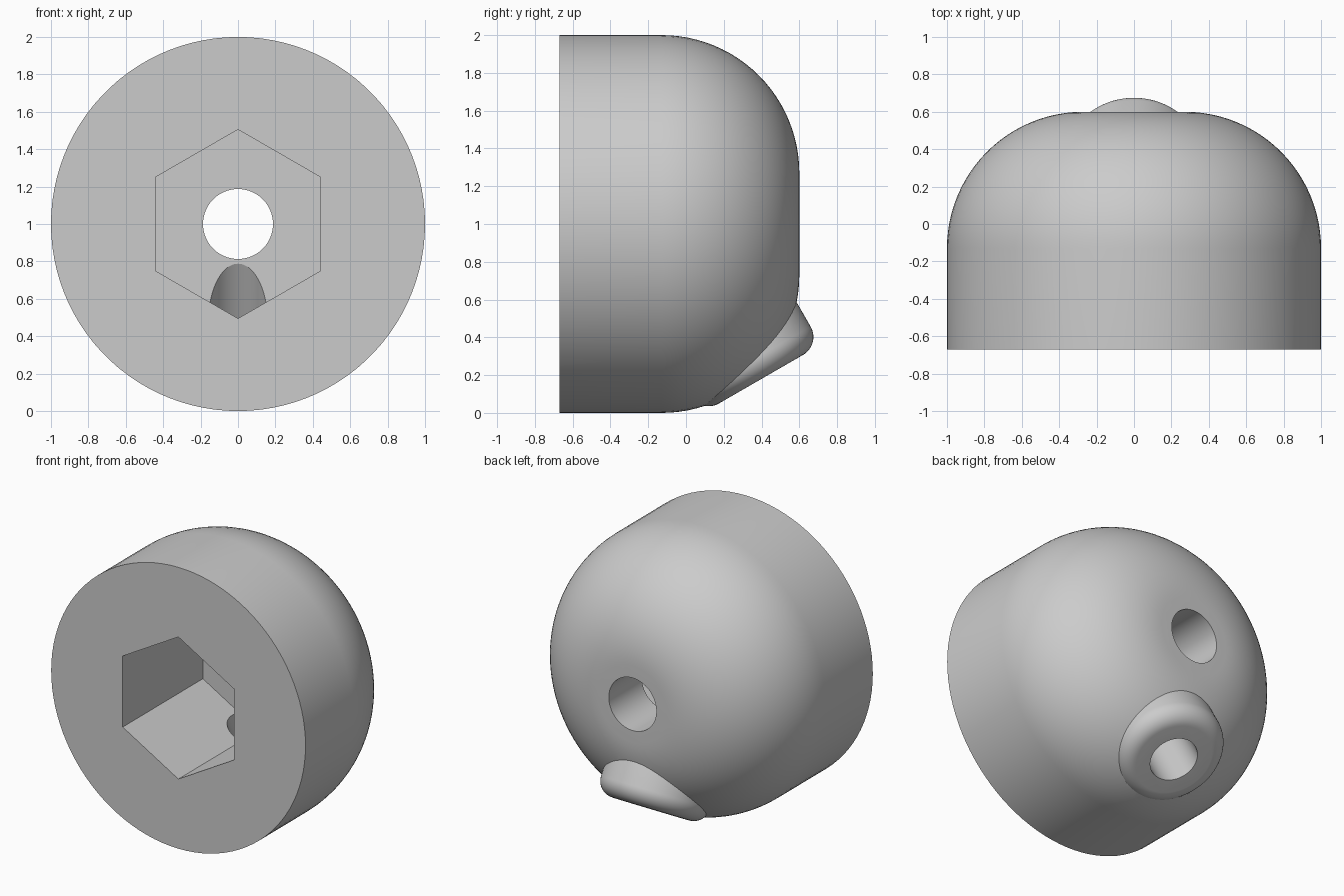
import bpy, bmesh
from math import sin, cos, pi, radians
from mathutils import Matrix, Vector

cube = bpy.data.objects.get("Cube")
if cube:
    bpy.data.objects.remove(cube, do_unlink=True)

SEGMENTS = 100


def fillet(radius, top, r, steps):
    """Quarter-round profile from the side wall to the flat top."""
    return [(radius - r + r * cos(a), top - r + r * sin(a))
            for a in (i * pi / 2 / steps for i in range(steps + 1))]


def lathe(name, profile, matrix, sides=SEGMENTS):
    """Closed solid of revolution about local z from (radius, height) pairs."""
    bm = bmesh.new()
    rings = [[bm.verts.new((r * cos(a), r * sin(a), h))
              for a in (pi / 2 + 2 * pi * i / sides for i in range(sides))]
             for r, h in profile]
    for low, high in zip(rings, rings[1:]):
        for i in range(sides):
            j = (i + 1) % sides
            bm.faces.new((low[i], low[j], high[j], high[i]))
    bm.faces.new(rings[0][::-1])
    bm.faces.new(rings[-1])
    mesh = bpy.data.meshes.new(name)
    bm.transform(matrix)
    bm.to_mesh(mesh)
    bm.free()
    obj = bpy.data.objects.new(name, mesh)
    bpy.context.collection.objects.link(obj)
    return obj


def combine(target, tool, operation):
    """Apply a boolean and discard the tool object."""
    tool.hide_render = True
    mod = target.modifiers.new(tool.name, 'BOOLEAN')
    mod.object, mod.operation, mod.solver = tool, operation, 'EXACT'
    bpy.context.view_layer.objects.active = target
    bpy.ops.object.modifier_apply(modifier=mod.name)
    bpy.data.objects.remove(tool, do_unlink=True)


# Main axis runs front to back; the boss axis points back and steeply down
main = Matrix.Translation((0, 0, 1)) @ Matrix.Rotation(radians(-90), 4, 'X')
boss_origin = Vector((0, cos(pi / 6), sin(pi / 6))) * 0.433
tilted = Matrix.Translation(boss_origin) @ Matrix.Rotation(radians(-150), 4, 'X')

# Domed body
body = lathe("domed_body", [(1, -0.67)] + fillet(1, 0.6, 0.73, 24), main)

# Round boss with a softened rim
boss = lathe("angled_boss", [(0.367, -0.3)] + fillet(0.367, 0.044, 0.11, 12), tilted)
combine(body, boss, 'UNION')

# Hexagonal socket, central bore and angled bore
socket = lathe("hex_socket", [(0.505, -0.9), (0.505, 0.23)], main, sides=6)
combine(body, socket, 'DIFFERENCE')
bore = lathe("central_bore", [(0.187, 0.0), (0.187, 0.9)], main)
combine(body, bore, 'DIFFERENCE')
side_bore = lathe("angled_bore", [(0.16, -0.7), (0.16, 0.3)], tilted)
combine(body, side_bore, 'DIFFERENCE')

# Smooth curved walls, crisp rims
bpy.ops.object.select_all(action='DESELECT')
body.select_set(True)
bpy.context.view_layer.objects.active = body
bpy.ops.object.shade_smooth_by_angle(angle=radians(25))
